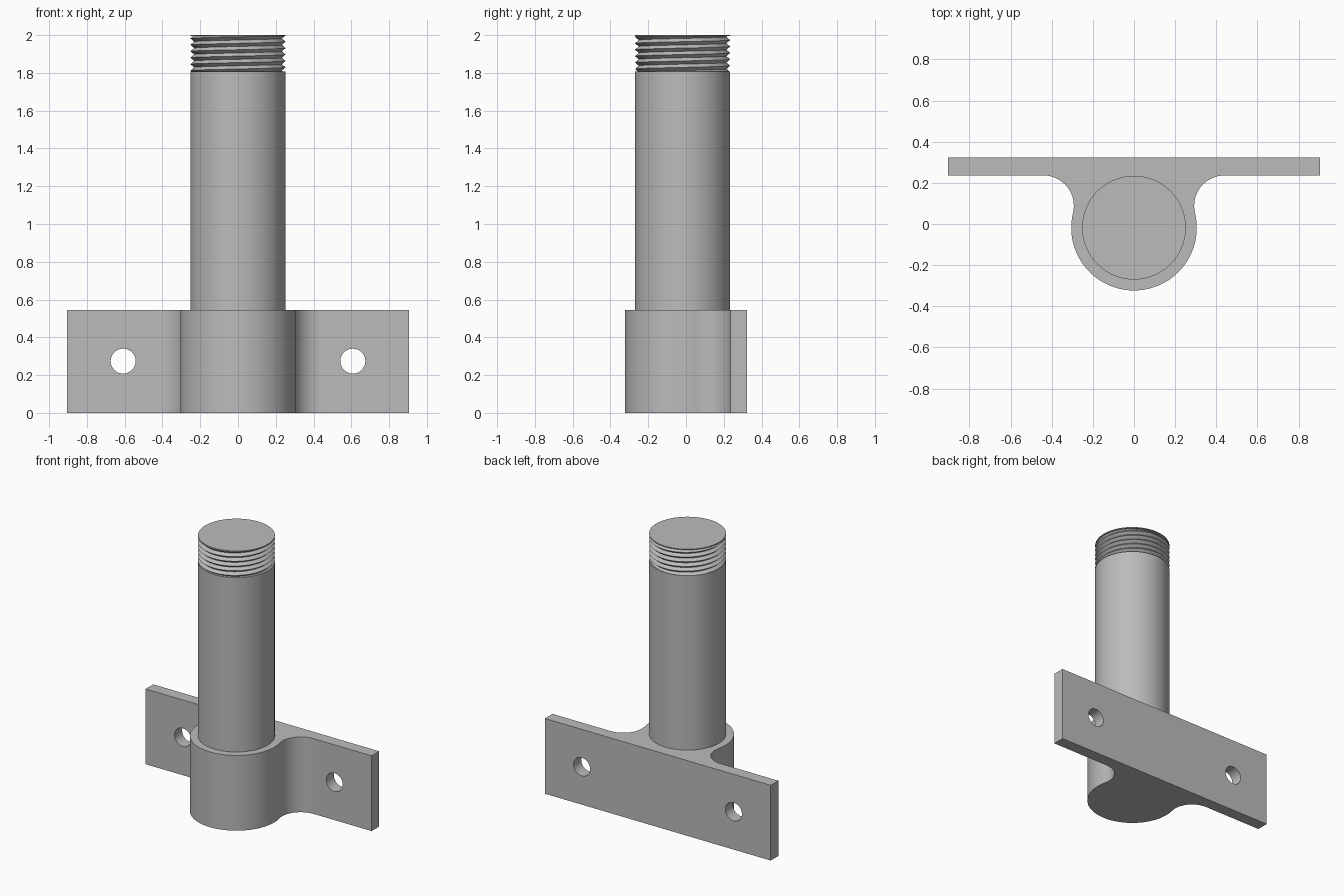
import bpy, bmesh, math
from math import sin, cos, pi, atan2, sqrt

cube = bpy.data.objects.get("Cube")
if cube:
    bpy.data.objects.remove(cube, do_unlink=True)

steel = bpy.data.materials.new("plain grey steel")
steel.use_nodes = True
GREY = (0.5, 0.5, 0.5, 1)
steel.diffuse_color = GREY
steel.node_tree.nodes["Principled BSDF"].inputs["Base Color"].default_value = GREY

AXIS_Y = -0.018      # pin and boss centre
PIN_R = 0.252
TOP = 2.0


def finish(name, bm):
    bmesh.ops.recalc_face_normals(bm, faces=bm.faces)
    mesh = bpy.data.meshes.new(name)
    bm.to_mesh(mesh)
    bm.free()
    obj = bpy.data.objects.new(name, mesh)
    bpy.context.collection.objects.link(obj)
    mesh.materials.append(steel)
    return obj


def smooth(obj):
    bpy.ops.object.select_all(action="DESELECT")
    obj.select_set(True)
    bpy.context.view_layer.objects.active = obj
    bpy.ops.object.shade_smooth_by_angle(angle=math.radians(30))


def cylinder(name, r, z0, z1):
    bm = bmesh.new()
    bmesh.ops.create_cone(bm, cap_ends=True, segments=96, radius1=r, radius2=r, depth=z1 - z0)
    bmesh.ops.translate(bm, verts=bm.verts, vec=(0, AXIS_Y, (z0 + z1) / 2))
    return finish(name, bm)


def arc(cx, cy, r, a0, a1, n):
    return [(cx + r * cos(a0 + (a1 - a0) * i / n), cy + r * sin(a0 + (a1 - a0) * i / n))
            for i in range(n + 1)]


# Bracket: flat plate flowing through fillets into a round boss
HALF_W, FRONT, BACK, HEIGHT = 0.905, 0.236, 0.323, 0.545
BOSS_R, FILLET_R = 0.305, 0.148
fy = FRONT - FILLET_R
fx = sqrt((BOSS_R + FILLET_R) ** 2 - (fy - AXIS_Y) ** 2)
touch = atan2(fy - AXIS_Y, fx)
right_half = arc(0, AXIS_Y, BOSS_R, -pi / 2, touch, 32)
right_half += arc(fx, fy, FILLET_R, touch + pi, pi / 2, 16)[1:]
right_half += [(HALF_W, FRONT), (HALF_W, BACK)]
outline = right_half + [(-x, y) for x, y in reversed(right_half[1:])]

bm = bmesh.new()
base = bm.faces.new([bm.verts.new((x, y, 0)) for x, y in outline])
top = bmesh.ops.extrude_face_region(bm, geom=[base])
bmesh.ops.translate(bm, vec=(0, 0, HEIGHT),
                    verts=[v for v in top["geom"] if isinstance(v, bmesh.types.BMVert)])
bracket = finish("mounting_bracket", bm)

# Bolt holes through the plate
for side, x in (("left", 0.608), ("right", -0.608)):
    bpy.ops.mesh.primitive_cylinder_add(vertices=48, radius=0.066, depth=0.4,
                                        location=(x, 0.28, 0.274), rotation=(pi / 2, 0, 0))
    cutter = bpy.context.object
    cutter.name = side + "_hole_cutter"
    cutter.data.materials.append(steel)
    cutter.hide_render = True
    cut = bracket.modifiers.new(side + "_hole", "BOOLEAN")
    cut.object = cutter
    cut.solver = "EXACT"
    bpy.context.view_layer.objects.active = bracket
    bpy.ops.object.modifier_apply(modifier=cut.name)
    bpy.data.objects.remove(cutter, do_unlink=True)
smooth(bracket)

# Pin shaft and the plain rim at its tip
THREAD_0, THREAD_1 = 1.808, TOP - 0.006
smooth(cylinder("pin_shaft", PIN_R, HEIGHT - 0.02, THREAD_0))
smooth(cylinder("pin_tip", PIN_R, THREAD_1, TOP))

# Helical V thread
PITCH, DEPTH, SEG = 0.034, 0.02, 96
ROWS = 2 * math.ceil((THREAD_1 - THREAD_0) / PITCH) + 4


def thread_point(col, row):
    turn = col / SEG
    z = THREAD_0 + PITCH * (row / 2 - 1 + turn)
    z = min(max(z, THREAD_0), THREAD_1)
    phase = ((z - THREAD_0) / PITCH - turn) % 1
    r = PIN_R - DEPTH * (1 - abs(2 * phase - 1))
    a = 2 * pi * turn + 0.75 * pi
    return r * cos(a), AXIS_Y + r * sin(a), z


bm = bmesh.new()
grid = [[bm.verts.new(thread_point(c, r)) for r in range(ROWS)] for c in range(SEG + 1)]
for a, b in zip(grid, grid[1:]):
    for r in range(ROWS - 1):
        bm.faces.new((a[r], b[r], b[r + 1], a[r + 1]))
bmesh.ops.remove_doubles(bm, verts=bm.verts, dist=0.0001)
smooth(finish("pin_thread", bm))
